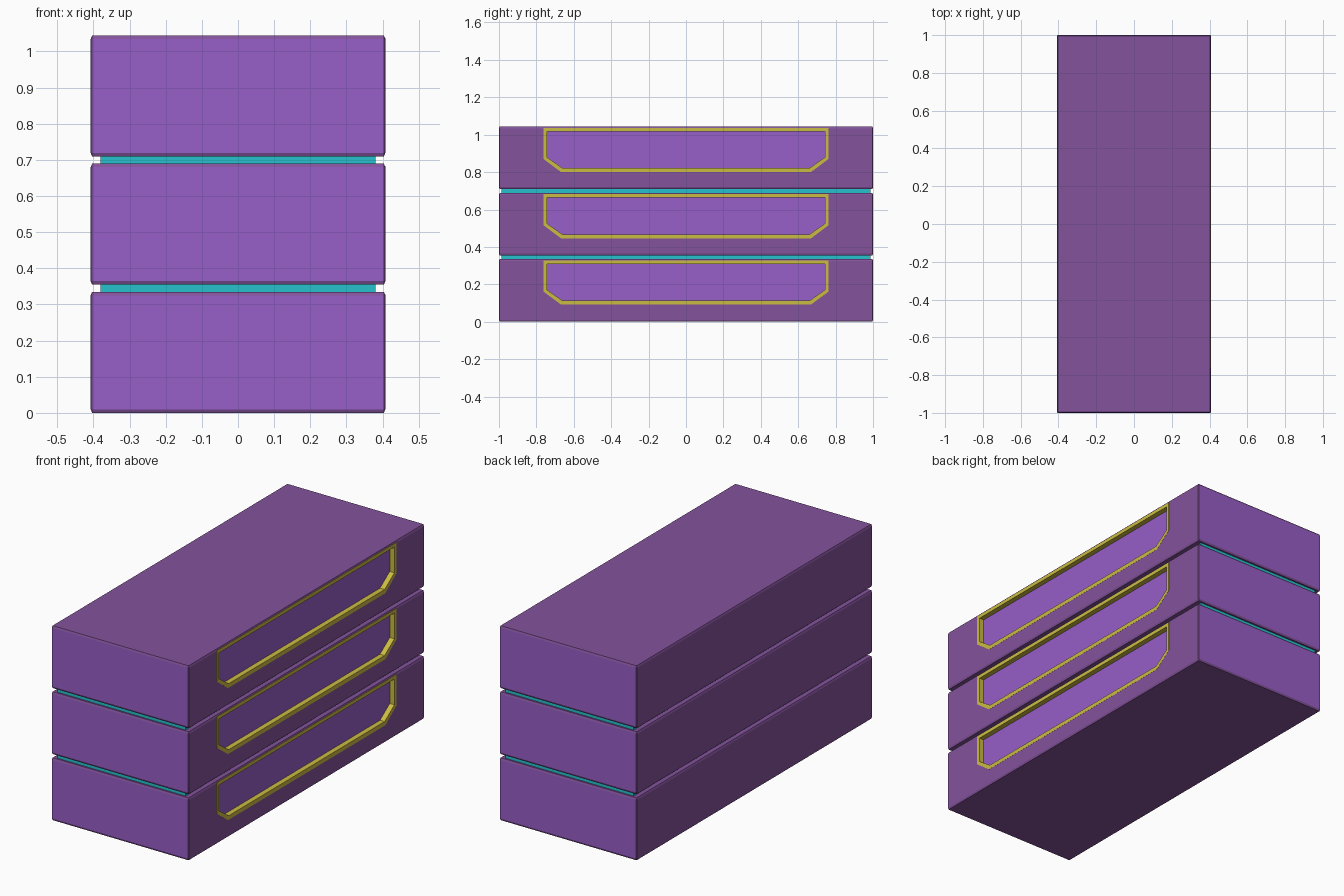
import bpy, bmesh

if "Cube" in bpy.data.objects:
    bpy.data.objects.remove(bpy.data.objects["Cube"])

HALF_W, HALF_L, HEIGHT, PITCH = 0.4075, 1.0, 0.335, 0.3545
RECESS = 0.027


def material(name, rgb):
    m = bpy.data.materials.new(name)
    m.diffuse_color = (*rgb, 1)
    m.use_nodes = True
    m.node_tree.nodes["Principled BSDF"].inputs["Base Color"].default_value = m.diffuse_color
    return m


BODY = material("dull_purple", (0.23, 0.085, 0.33))
PANEL = material("bright_purple", (0.31, 0.112, 0.58))
TRIM = material("yellow", (0.60, 0.50, 0.055))
SPACER = material("cyan", (0.02, 0.54, 0.62))


def finish(bm, name, mats):
    bmesh.ops.recalc_face_normals(bm, faces=bm.faces)
    me = bpy.data.meshes.new(name)
    bm.to_mesh(me)
    bm.free()
    for m in mats:
        me.materials.append(m)
    ob = bpy.data.objects.new(name, me)
    bpy.context.collection.objects.link(ob)
    return ob


def outline(side, top, shoulder, foot, bottom):
    """Symmetric (y, z) panel outline with cut lower corners."""
    right = [(side, top), (side, shoulder), (foot, bottom)]
    return right + [(-y, z) for y, z in reversed(right)]


OUTER = outline(0.763, 0.328, 0.162, 0.668, 0.091)
INNER = outline(0.744, 0.309, 0.171, 0.661, 0.113)
MIDDLE = [((a + c) / 2, (b + d) / 2) for (a, b), (c, d) in zip(OUTER, INNER)]


def prism(name, pts, x0, x1, z, mat):
    bm = bmesh.new()
    rings = [[bm.verts.new((x, y, h + z)) for y, h in pts] for x in (x0, x1)]
    for r in rings:
        bm.faces.new(r)
    for i in range(len(pts)):
        j = (i + 1) % len(pts)
        bm.faces.new((rings[0][i], rings[0][j], rings[1][j], rings[1][i]))
    return finish(bm, name, [mat])


def frame(name, x0, x1, z):
    bm = bmesh.new()
    loops = [[bm.verts.new((x, y, h + z)) for y, h in pts]
             for pts, x in ((OUTER, x0), (OUTER, x1), (INNER, x1), (INNER, x0))]
    for k in range(4):
        a, b = loops[k], loops[(k + 1) % 4]
        for i in range(6):
            j = (i + 1) % 6
            bm.faces.new((a[i], a[j], b[j], b[i]))
    return finish(bm, name, [TRIM])


def box(name, hx, hy, z, h, mats, bevel=0):
    bm = bmesh.new()
    bmesh.ops.create_cube(bm, size=1)
    # bevel a stretched box, then squash it so chamfers are taller than deep
    s = 2.5
    bmesh.ops.scale(bm, vec=(2 * hx * s, 2 * hy * s, h), verts=bm.verts)
    if bevel:
        bmesh.ops.bevel(bm, geom=bm.edges[:], offset=bevel, segments=1,
                        affect='EDGES', profile=0.5)
    bmesh.ops.scale(bm, vec=(1 / s, 1 / s, 1), verts=bm.verts)
    bmesh.ops.translate(bm, vec=(0, 0, z + h / 2), verts=bm.verts)
    bm.normal_update()
    for f in bm.faces:
        if len(mats) > 1 and abs(f.normal.y) > 0.99:
            f.material_index = 1
    return finish(bm, name, mats)


for n in range(3):
    z = n * PITCH
    # chamfered block with bright end faces and a recess in the right side
    block = box(f"block_{n + 1}", HALF_W, HALF_L, z, HEIGHT, [BODY, PANEL], 0.01)
    cutter = prism("recess_cutter", MIDDLE, HALF_W - RECESS - 0.008, HALF_W + 0.1, z, BODY)
    cutter.hide_render = True
    mod = block.modifiers.new("recess", 'BOOLEAN')
    mod.object, mod.operation, mod.solver = cutter, 'DIFFERENCE', 'EXACT'
    bpy.context.view_layer.objects.active = block
    bpy.ops.object.modifier_apply(modifier=mod.name)
    bpy.data.objects.remove(cutter)
    # recessed panel and its yellow surround
    prism(f"side_panel_{n + 1}", MIDDLE, HALF_W - RECESS - 0.012, HALF_W - RECESS, z, PANEL)
    frame(f"panel_frame_{n + 1}", HALF_W - RECESS - 0.004, HALF_W + 0.0006, z)
    # thin spacer between blocks
    if n < 2:
        box(f"spacer_{n + 1}", 0.38, 0.987, z + HEIGHT - 0.002,
            PITCH - HEIGHT + 0.004, [SPACER])
